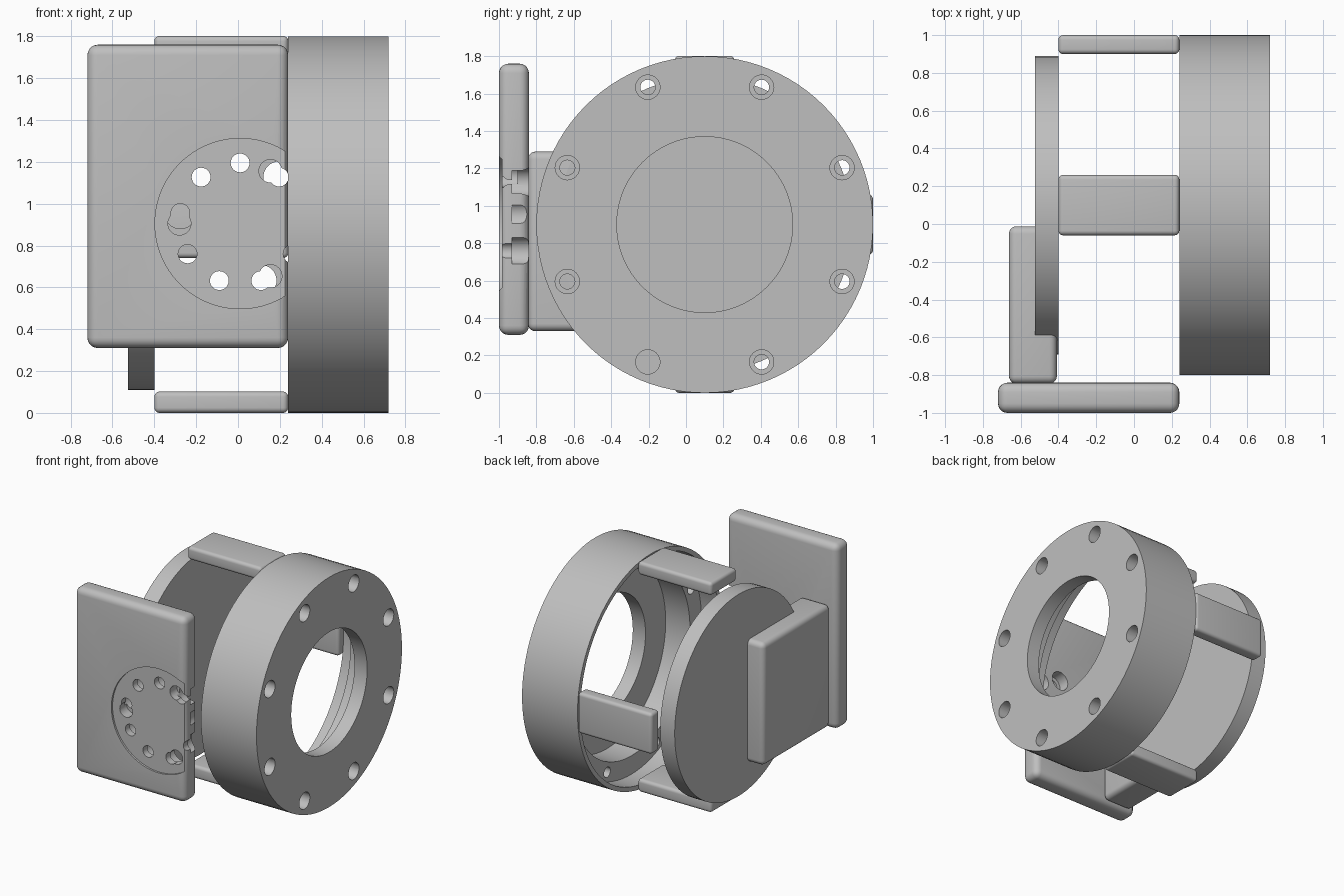
import bpy, bmesh
from math import sin, cos, radians, pi
from mathutils import Matrix, Vector

cube = bpy.data.objects.get("Cube")
if cube:
    bpy.data.objects.remove(cube, do_unlink=True)

grey = bpy.data.materials.new("light_grey")
grey.use_nodes = True
grey.diffuse_color = (0.52, 0.52, 0.52, 1)
grey.node_tree.nodes["Principled BSDF"].inputs["Base Color"].default_value = grey.diffuse_color

AXIS_Y, AXIS_Z = 0.1, 0.9   # main axis runs along x


def make(name, bm):
    bmesh.ops.recalc_face_normals(bm, faces=bm.faces)
    mesh = bpy.data.meshes.new(name)
    bm.to_mesh(mesh)
    bm.free()
    mesh.materials.append(grey)
    obj = bpy.data.objects.new(name, mesh)
    bpy.context.collection.objects.link(obj)
    return obj


def activate(obj):
    bpy.ops.object.select_all(action='DESELECT')
    obj.select_set(True)
    bpy.context.view_layer.objects.active = obj


def smooth(obj):
    activate(obj)
    bpy.ops.object.shade_smooth_by_angle(angle=radians(35))


def rounded_box(name, xs, ys, zs, radius):
    spans = (xs, ys, zs)
    bm = bmesh.new()
    bmesh.ops.create_cube(bm, size=1)
    bmesh.ops.scale(bm, vec=[b - a for a, b in spans], verts=bm.verts)
    bmesh.ops.translate(bm, vec=[(a + b) / 2 for a, b in spans], verts=bm.verts)
    bmesh.ops.bevel(bm, geom=bm.edges[:], offset=radius, segments=5,
                    profile=0.5, affect='EDGES')
    return make(name, bm)


def cylinder(name, radius, start, end, axis, sides=32):
    # Cylinder between two points on the given axis
    start, end = Vector(start), Vector(end)
    turn = Matrix.Rotation(pi / 2, 4, 'Y' if axis == 'X' else 'X')
    bm = bmesh.new()
    bmesh.ops.create_cone(bm, cap_ends=True, segments=sides, radius1=radius, radius2=radius,
                          depth=(end - start).length,
                          matrix=Matrix.Translation((start + end) / 2) @ turn)
    return make(name, bm)


def cut(obj, cutter):
    cutter.hide_render = True
    mod = obj.modifiers.new("cut", 'BOOLEAN')
    mod.operation, mod.solver, mod.object = 'DIFFERENCE', 'EXACT', cutter
    activate(obj)
    bpy.ops.object.modifier_apply(modifier=mod.name)
    bpy.data.objects.remove(cutter, do_unlink=True)


# Housing ring: stepped profile (x, radius) spun about the main axis
profile = [(0.72, 0.47), (0.72, 0.9), (0.24, 0.9), (0.24, 0.865),
           (0.40, 0.865), (0.40, 0.72), (0.61, 0.72), (0.61, 0.47)]
bm = bmesh.new()
verts = [bm.verts.new((x, AXIS_Y, AXIS_Z + r)) for x, r in profile]
edges = [bm.edges.new((verts[i - 1], verts[i])) for i in range(len(verts))]
bmesh.ops.spin(bm, geom=verts + edges, cent=(0, AXIS_Y, AXIS_Z), axis=(1, 0, 0),
               angle=2 * pi, steps=96, use_merge=True)
bmesh.ops.remove_doubles(bm, verts=bm.verts, dist=0.0005)
housing = make("housing_ring", bm)

# Counterbored bolt holes around the housing
for i in range(8):
    a = radians(22.5 + 45 * i)
    y, z = AXIS_Y + 0.795 * cos(a), AXIS_Z + 0.795 * sin(a)
    cut(housing, cylinder("bolt_hole", 0.04, (0.3, y, z), (0.8, y, z), 'X'))
    cut(housing, cylinder("bolt_head_bore", 0.065, (0.55, y, z), (0.8, y, z), 'X'))
smooth(housing)

# Rear disc
smooth(cylinder("rear_disc", 0.79, (-0.525, AXIS_Y, AXIS_Z), (-0.4, AXIS_Y, AXIS_Z), 'X', 96))

# Spacer bars between housing and disc
bar_x, bar_y, bar_z = (-0.4, 0.24), (-0.06, 0.26), (0.74, 1.06)
smooth(rounded_box("top_bar", bar_x, bar_y, (1.7, 1.802), 0.025))
smooth(rounded_box("bottom_bar", bar_x, bar_y, (0, 0.102), 0.025))
smooth(rounded_box("back_bar", bar_x, (0.9, 1.0), bar_z, 0.025))

# Block joining the disc to the front plate
smooth(rounded_box("mount_block", (-0.662, -0.408), (-0.845, -0.012), (0.33, 1.29), 0.04))

# Front plate with a shallow round recess
plate = rounded_box("front_plate", (-0.72, 0.24), (-1.0, -0.84), (0.31, 1.76), 0.05)
CX, CZ = 0.01, 0.905
cut(plate, cylinder("recess", 0.407, (CX, -1.1, CZ), (CX, -0.985, CZ), 'Y', 96))


def drill(angle, radius, y0, y1):
    x, z = CX + 0.29 * cos(radians(angle)), CZ + 0.29 * sin(radians(angle))
    cut(plate, cylinder("drill", radius, (x, y0, z), (x, y1, z), 'Y'))


# Through holes with wider pockets behind, plus three blind pockets in front
for i in range(9):
    drill(90 + 40 * i, 0.045, -1.1, -0.7)
    drill(90 + 40 * i, 0.075, -0.93, -0.7)
for angle in (60, 180, 300):
    drill(angle, 0.055, -1.1, -0.9)
smooth(plate)
